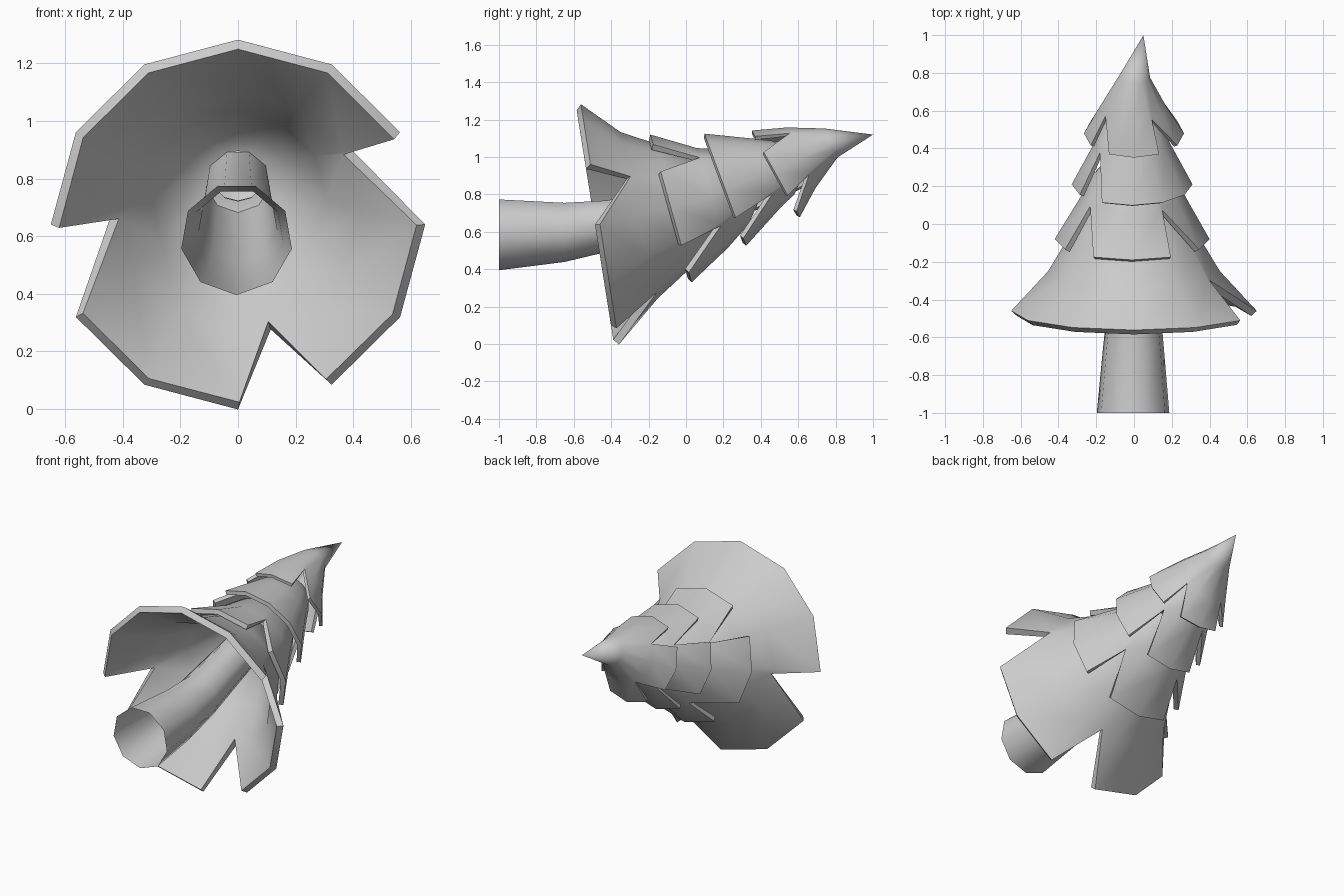
import bpy, bmesh
from math import sin, cos, radians
from mathutils import Vector

if "Cube" in bpy.data.objects:
    bpy.data.objects.remove(bpy.data.objects["Cube"])


def ring_point(ring, angle):
    """Point on a tilted ring (x, y, z, tilt, radius)."""
    x, y, z, tilt, r = ring
    t = radians(tilt)
    a = radians(angle)
    return Vector((x + r * cos(a), y - r * sin(a) * sin(t), z + r * sin(a) * cos(t)))


def finish(name, bm, thickness=0.0):
    mesh = bpy.data.meshes.new(name)
    bm.to_mesh(mesh)
    bm.free()
    obj = bpy.data.objects.new(name, mesh)
    bpy.context.collection.objects.link(obj)
    bpy.ops.object.select_all(action='DESELECT')
    obj.select_set(True)
    bpy.context.view_layer.objects.active = obj
    if thickness:
        mod = obj.modifiers.new("thickness", 'SOLIDIFY')
        mod.thickness = thickness
        mod.offset = -1
        bpy.ops.object.modifier_apply(modifier=mod.name)
    bpy.ops.object.shade_smooth_by_angle(angle=radians(60))
    return obj


def loft(name, rings, sides, start=0, gaps=None, tip=None, thickness=0.0):
    """Skin rings; gaps {segment: position} cut V notches between rings 0 and 1."""
    gaps = gaps or {}
    bm = bmesh.new()
    step = 360 / sides
    v = [[bm.verts.new(ring_point(r, start + i * step)) for i in range(sides)] for r in rings]
    notch = {}
    for i, f in gaps.items():
        j = (i + 1) % sides
        notch[i] = bm.verts.new(v[1][i].co.lerp(v[1][j].co, f))
    for k in range(len(rings) - 1):
        for i in range(sides):
            j = (i + 1) % sides
            a, b, c, d = v[k + 1][i], v[k + 1][j], v[k][j], v[k][i]
            if i in notch and k == 0:
                bm.faces.new((a, notch[i], d))
                bm.faces.new((notch[i], b, c))
            elif i in notch and k == 1:
                n = notch[i]
                bm.faces.new((a, n, d))
                bm.faces.new((a, b, n))
                bm.faces.new((b, c, n))
            else:
                bm.faces.new((a, b, c, d))
    if tip:
        t = bm.verts.new(tip)
        for i in range(sides):
            bm.faces.new((t, v[-1][(i + 1) % sides], v[-1][i]))
    return finish(name, bm, thickness)


# Trunk: open nine-sided tube bending upward
loft("trunk", [(-.005, -1, .59, 0, .195), (-.003, -.65, .602, 0, .163),
               (0, -.4, .64, 10, .138), (0, .1, .79, 15, .112)], 9, start=270)

# Foliage skirts, widest first, with torn notches along the rims
loft("bottom_skirt", [(0, -.46, .64, 9, .65), (0, -.25, .69, 12.8, .455),
                      (0, -.06, .735, 14, .34), (0, .12, .80, 15, .2),
                      (0, .14, .82, 15, .1)],
     12, gaps={0: .93, 6: .15, 9: .5}, thickness=.04)

four = {1: .85, 4: .85, 7: .85, 10: .85}
loft("second_skirt", [(-.01, -.08, .725, 15.6, .41), (-.005, .14, .78, 17, .28),
                      (0, .27, .84, 18, .21), (0, .36, .87, 20, .1)],
     12, gaps=four, thickness=.03)

loft("third_skirt", [(-.01, .21, .825, 20.4, .32), (-.01, .42, .91, 22, .205),
                     (-.01, .52, .945, 23, .155), (0, .6, .97, 24, .07)],
     12, gaps={4: .9, 7: .85, 10: .85}, thickness=.025)

# Pointed crown with its tip leaning sideways
loft("crown", [(0, .48, .91, 29, .265), (-.005, .615, .995, 25, .18),
               (0, .775, 1.075, 24, .085)],
     12, gaps=four, tip=(.05, 1, 1.12), thickness=.02)
